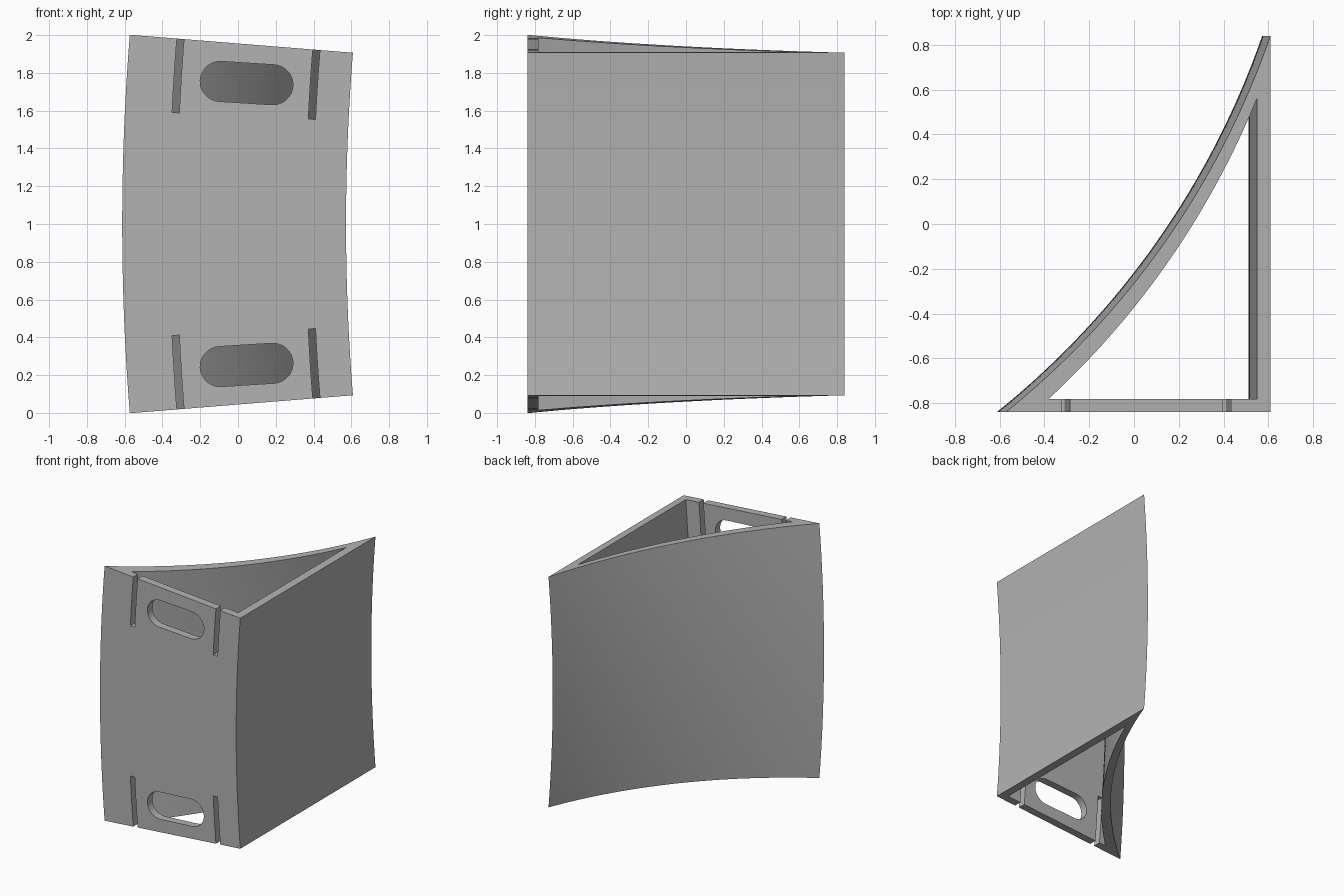
import bpy, bmesh, math
from mathutils import Vector, Matrix

if "Cube" in bpy.data.objects:
    bpy.data.objects.remove(bpy.data.objects["Cube"], do_unlink=True)

AXIS_X, AXIS_Z = 11.89, 1.0     # sweep axis, parallel to y
HALF = 0.0802                   # half angle of the sweep
FRONT, BACK, WALL = -0.84, 0.84, 0.06

grey = bpy.data.materials.new("neutral grey")
grey.use_nodes = True
colour = (0.45, 0.45, 0.45, 1)
grey.diffuse_color = colour
grey.node_tree.nodes["Principled BSDF"].inputs["Base Color"].default_value = colour


def arc(a, b, sag, n=32):
    """Points on a circular arc from a to b, bulging right of the chord."""
    a, b = Vector(a), Vector(b)
    chord = b - a
    side = Vector((chord.y, -chord.x)).normalized()
    half = chord.length / 2
    radius = (half * half + sag * sag) / (2 * sag)
    centre = (a + b) / 2 - side * (radius - sag)
    span = math.asin(half / radius)
    along = chord.normalized()
    steps = [span * (2 * i / n - 1) for i in range(n + 1)]
    return [centre + radius * (side * math.cos(t) + along * math.sin(t)) for t in steps]


def loft(name, rings):
    """Closed solid through a list of equal point rings."""
    bm = bmesh.new()
    loops = [[bm.verts.new(p) for p in ring] for ring in rings]
    n = len(loops[0])
    for low, high in zip(loops, loops[1:]):
        for i in range(n):
            j = (i + 1) % n
            bm.faces.new((low[i], low[j], high[j], high[i]))
    bm.faces.new(loops[0])
    bm.faces.new(loops[-1])
    bmesh.ops.recalc_face_normals(bm, faces=bm.faces)
    mesh = bpy.data.meshes.new(name)
    bm.to_mesh(mesh)
    bm.free()
    mesh.materials.append(grey)
    obj = bpy.data.objects.new(name, mesh)
    bpy.context.collection.objects.link(obj)
    return obj


def sweep(name, section, start, end, steps=32):
    """Turn an (x, y) section about the sweep axis."""
    rings = []
    for k in range(steps + 1):
        t = start + (end - start) * k / steps
        rings.append([(AXIS_X - (AXIS_X - x) * math.cos(t), y,
                       AXIS_Z + (AXIS_X - x) * math.sin(t)) for x, y in section])
    return loft(name, rings)


def oblong(name, x, angle, half_gap, radius):
    """Round-ended slot cutter through the front wall, tilted with the sweep."""
    outline = []
    for i in range(34):
        end = 1 if i < 17 else -1
        t = math.pi * (i % 17) / 16 - math.pi / 2 * end
        outline.append((end * half_gap + radius * math.cos(t), radius * math.sin(t)))
    turn = Matrix.Rotation(angle, 3, 'Y')
    r = AXIS_X - x
    mid = Vector((AXIS_X - r * math.cos(angle), 0, AXIS_Z + r * math.sin(angle)))
    return loft(name, [[turn @ Vector((u, y, v)) + mid for u, v in outline]
                       for y in (FRONT - 0.1, FRONT + WALL + 0.03)])


# Three-sided curved shell
outer = arc((-0.613, FRONT), (0.572, BACK), 0.145) + [(0.572, FRONT)]
shell = sweep("curved_shell", outer, -HALF, HALF)

# Hollow running through both ends
inner = arc((-0.42, FRONT + WALL), (0.512, 0.56), 0.09) + [(0.512, FRONT + WALL)]
cutters = [sweep("hollow_cutter", inner, -HALF - 0.005, HALF + 0.005, 34)]

# Notches and round-ended openings at both ends of the front wall
for sign in (1, -1):
    for x in (-0.344, 0.378):
        notch = [(x + u, y) for u, y in ((-0.019, FRONT - 0.1), (0.019, FRONT - 0.1),
                                         (0.019, -0.76), (-0.019, -0.76))]
        cutters.append(sweep("notch_cutter", notch, sign * 0.0482, sign * 0.086, 8))
    cutters.append(oblong("opening_cutter", 0.022, sign * 0.0629, 0.14, 0.106))

bpy.context.view_layer.objects.active = shell
for cutter in cutters:
    cutter.hide_render = True
    cut = shell.modifiers.new("cut", 'BOOLEAN')
    cut.operation = 'DIFFERENCE'
    cut.solver = 'EXACT'
    cut.object = cutter
    bpy.ops.object.modifier_apply(modifier=cut.name)
    bpy.data.objects.remove(cutter, do_unlink=True)

bpy.ops.object.select_all(action='DESELECT')
shell.select_set(True)
bpy.ops.object.shade_smooth_by_angle(angle=math.radians(30))
